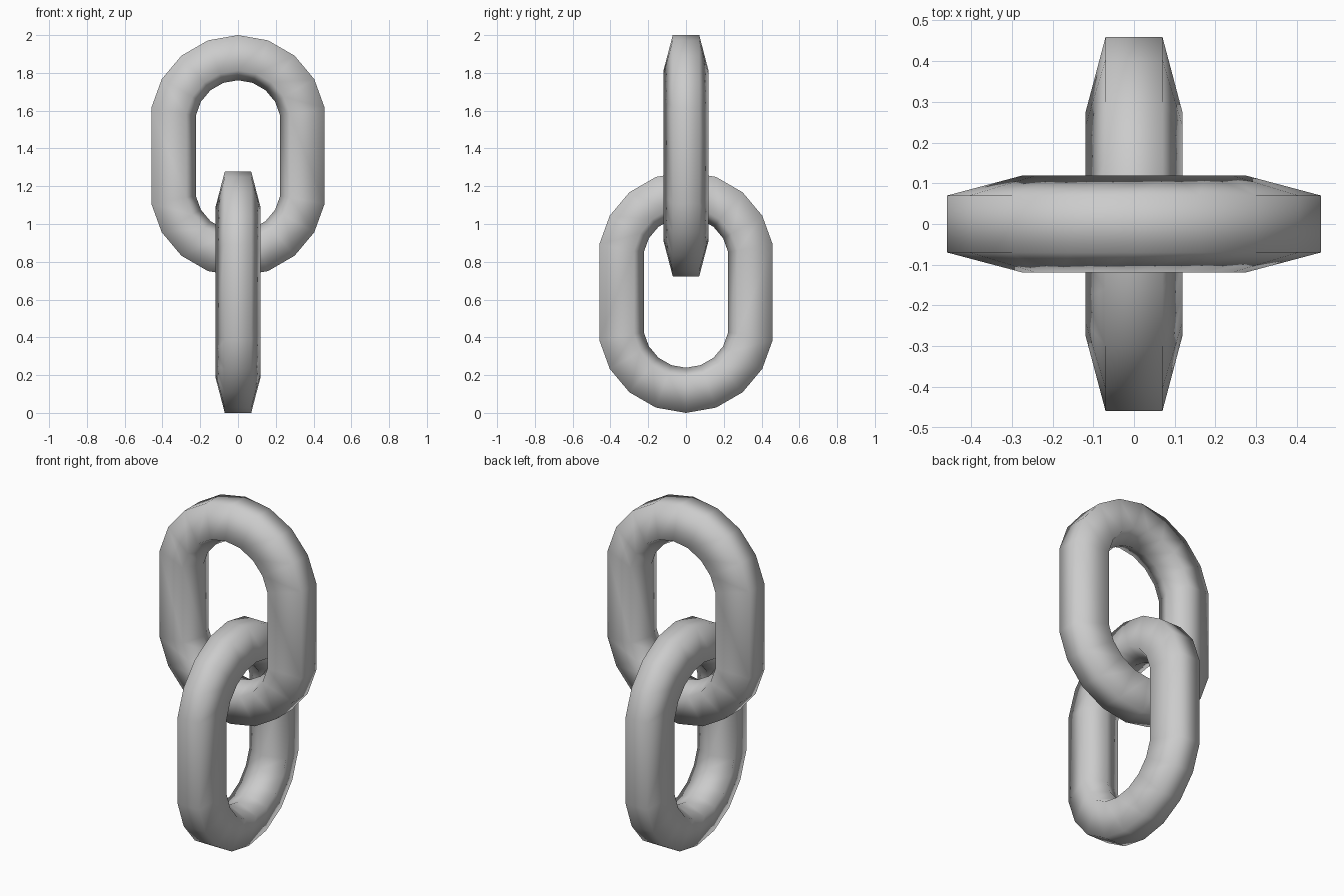
import bpy, bmesh
from math import sin, cos, radians

if "Cube" in bpy.data.objects:
    bpy.data.objects.remove(bpy.data.objects["Cube"])

LENGTH = 1.277          # overall height of one link
R_OUT = 0.466           # outer radius of the rounded ends
# five-sided cross-section: (distance from end centre, sideways offset)
PROFILE = [(R_OUT, -0.07), (R_OUT, 0.07), (0.279, 0.119), (0.227, 0.0), (0.279, -0.119)]


def make_link(name, z_bottom, turned):
    """Stadium-shaped ring: two rounded ends joined by straight legs."""
    half_leg = LENGTH / 2 - R_OUT
    zc = z_bottom + LENGTH / 2
    bm = bmesh.new()
    rings = []
    # rounded ends in 20 degree steps, top end then bottom end
    for sign, start in ((1, -80), (-1, 100)):
        for i in range(9):
            a = radians(start + 20 * i)
            ring = []
            for r, side in PROFILE:
                u, z = r * sin(a), zc + sign * half_leg + r * cos(a)
                ring.append(bm.verts.new((side, u, z) if turned else (u, side, z)))
            rings.append(ring)
    # skin the loop of rings
    n, m = len(rings), len(PROFILE)
    for i in range(n):
        a, b = rings[i], rings[(i + 1) % n]
        for j in range(m):
            k = (j + 1) % m
            bm.faces.new((a[j], a[k], b[k], b[j]))
    bmesh.ops.recalc_face_normals(bm, faces=bm.faces)
    for f in bm.faces:
        f.smooth = True
    mesh = bpy.data.meshes.new(name)
    bm.to_mesh(mesh)
    bm.free()
    obj = bpy.data.objects.new(name, mesh)
    bpy.context.collection.objects.link(obj)
    return obj


# upper link faces the front, lower link is turned a quarter
make_link("upper_link", 2.0 - LENGTH, False)
make_link("lower_link", 0.0, True)
